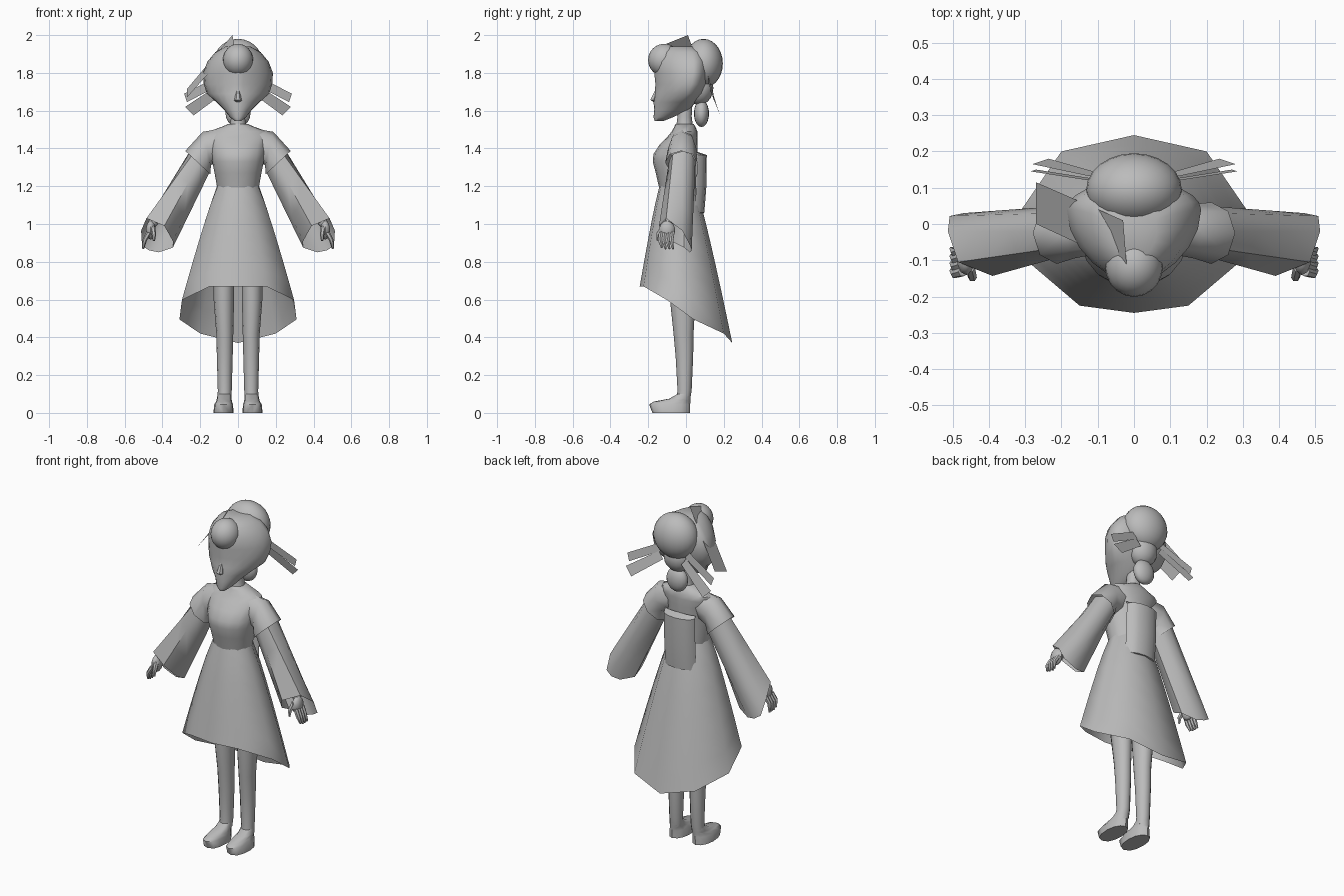
import bpy, bmesh, math
from mathutils import Vector, Matrix

if "Cube" in bpy.data.objects:
    bpy.data.objects.remove(bpy.data.objects["Cube"])

grey = bpy.data.materials.new("plain_grey")
grey.diffuse_color = (0.5, 0.5, 0.5, 1)
grey.use_nodes = True
grey.node_tree.nodes["Principled BSDF"].inputs["Base Color"].default_value = grey.diffuse_color


def finish(name, bm, angle=50, mirror=False, smooth=True):
    """Turn a bmesh into a shaded object, optionally mirrored across x."""
    bmesh.ops.recalc_face_normals(bm, faces=bm.faces)
    me = bpy.data.meshes.new(name)
    bm.to_mesh(me)
    bm.free()
    me.materials.append(grey)
    ob = bpy.data.objects.new(name, me)
    bpy.context.collection.objects.link(ob)
    if mirror:
        ob.modifiers.new("mirror", 'MIRROR').use_mirror_merge = False
    if smooth:
        bpy.ops.object.select_all(action='DESELECT')
        ob.select_set(True)
        bpy.context.view_layer.objects.active = ob
        bpy.ops.object.shade_smooth_by_angle(angle=math.radians(angle))
    return ob


def loft(name, rings, caps=(True, True), closed=True, **kw):
    """Skin a list of equally long point rings."""
    bm = bmesh.new()
    rows = [[bm.verts.new(p) for p in r] for r in rings]
    n = len(rows[0])
    for a, b in zip(rows, rows[1:]):
        for i in range(n if closed else n - 1):
            j = (i + 1) % n
            bm.faces.new((a[i], a[j], b[j], b[i]))
    if caps[0]:
        bm.faces.new(rows[0])
    if caps[1]:
        bm.faces.new(rows[-1])
    return finish(name, bm, **kw)


def hring(z, hx, yf, yb, cx=0, yc=None, n=16, p=1.0):
    """Horizontal ring: half width, front y, back y; p > 1 narrows the front."""
    yc = (yf + yb) / 2 if yc is None else yc
    out = []
    for i in range(n):
        t = 2 * math.pi * i / n
        s, c = math.sin(t), math.cos(t)
        x = hx * math.copysign(abs(s) ** (p if c > 0 else 1), s)
        out.append((cx + x, yc + c * ((yf - yc) if c > 0 else (yc - yb)), z))
    return out


def ball(name, c, r, n=16, **kw):
    bm = bmesh.new()
    m = Matrix.Translation(c) @ Matrix.Diagonal((*r, 1))
    bmesh.ops.create_uvsphere(bm, u_segments=n, v_segments=n // 2 + 2, radius=1, matrix=m)
    return finish(name, bm, **kw)


def tube(name, path, n=6, **kw):
    """Tapered tube through (point, radius) pairs."""
    d = (Vector(path[-1][0]) - Vector(path[0][0])).normalized()
    u = d.cross((0, 1, 0)).normalized()
    v = d.cross(u)
    ang = [2 * math.pi * i / n for i in range(n)]
    rings = [[Vector(c) + r * (u * math.cos(a) + v * math.sin(a)) for a in ang]
             for c, r in path]
    return loft(name, rings, **kw)


def plate(name, pts, **kw):
    bm = bmesh.new()
    bm.faces.new([bm.verts.new(p) for p in pts])
    return finish(name, bm, smooth=False, **kw)


# Skirt with a hem that dips toward the back
half = [(0, -.245, .67), (.15, -.225, .67), (.297, -.1, .597),
        (.31, .04, .495), (.2, .2, .42), (0, .245, .37)]
hem = half + [(-x, y, z) for x, y, z in half[-2:0:-1]]
rows = []
for k in range(7):
    f = k / 6
    row = []
    for h in hem:
        w = Vector((h[0] * .36, h[1] * .39 - .045, 1.2))
        g = f ** .88
        row.append((w.x + (h[0] - w.x) * g, w.y + (h[1] - w.y) * g, w.z + (h[2] - w.z) * f))
    rows.append(row)
loft("skirt", rows, caps=(False, False))

# Bodice with shoulders and collar
loft("bodice", [hring(*r) for r in (
    (1.19, .11, -.142, .052), (1.27, .124, -.16, .055), (1.33, .136, -.176, .057),
    (1.37, .142, -.172, .06), (1.42, .15, -.14, .062), (1.46, .165, -.1, .062),
    (1.49, .155, -.075, .06), (1.515, .085, -.062, .05), (1.53, .05, -.055, .04))])

# Sash pad on the back
pad = []
for z, y0, y1 in ((1.38, .05, .065), (1.365, .06, .11), (1.2, .055, .108), (1.06, .045, .097), (1.05, .03, .05)):
    pad.append([(x, y0 + (y1 - y0) * (1 - (x / .1) ** 2) ** .5, z)
                for x in (-.1, -.085, -.05, 0, .05, .085, .1)])
loft("sash_pad", pad, caps=(False, False), closed=False, angle=40)

# Cap sleeves and long flared sleeves
def arm_ring(c, u, ry, n=8):
    return [Vector(c) + Vector(u) * math.cos(2 * math.pi * i / n)
            + Vector((0, -ry, 0)) * math.sin(2 * math.pi * i / n) for i in range(n)]

loft("cap_sleeve", [arm_ring((.09, -.02, 1.42), (0, 0, .085), .06),
                    arm_ring((.165, -.02, 1.40), (.022, 0, .088), .075),
                    arm_ring((.213, -.025, 1.325), (.066, 0, .062), .085)],
     caps=(False, False), mirror=True)
cuff = [(.513, -.02, .965), (.485, -.105, 1.03), (.39, -.143, .99), (.345, -.08, .91),
        (.345, -.01, .875), (.42, .02, .85), (.47, .03, .86), (.508, .022, .885)]
top = arm_ring((.2, -.02, 1.335), (.055, 0, .05), .07)
loft("long_sleeve", [[Vector(a).lerp(Vector(b), f) for a, b in zip(top, cuff)]
                     for f in (0, .33, .67, 1)], caps=(False, False), mirror=True)

# Forearms, hands and fingers
tube("forearm", [((.3, -.03, 1.2), .035), ((.455, -.09, 1.0), .024)], n=8, mirror=True)
ball("palm", (.462, -.1, .968), (.026, .042, .05), n=10, mirror=True)
for i in range(4):
    y = -.072 - .02 * i
    tube("finger", [((.472, y, .955), .013), ((.494, y - .006, .915), .012),
                    ((.503, y + .004, .868 + .008 * (i == 3)), .006)], mirror=True)
tube("thumb", [((.452, -.12, .985), .014), ((.445, -.148, .945), .012),
               ((.445, -.152, .912), .006)], mirror=True)

# Legs running into the shoes
loft("leg", [hring(z, hx, yf, yb, cx, n=12) for z, hx, yf, yb, cx in (
    (.07, .036, -.05, .022, .072), (.12, .037, -.045, .03, .07), (.3, .042, -.055, .038, .07),
    (.42, .045, -.066, .04, .07), (.6, .054, -.085, .05, .075), (.9, .056, -.09, .05, .075))],
     mirror=True)
loft("shoe", [hring(z, hx, yf, yb, cx, yc=yc, n=12, p=.7) for z, hx, yf, yb, cx, yc in (
    (0, .053, -.178, .022, .077, -.07), (.045, .05, -.195, .022, .076, -.07),
    (.06, .042, -.17, .024, .074, -.06), (.075, .039, -.09, .024, .073, -.02),
    (.1, .036, -.045, .026, .071, -.01))], mirror=True)

# Neck
loft("neck", [hring(*r, n=12) for r in (
    (1.47, .055, -.06, .045), (1.53, .042, -.05, .035), (1.57, .036, -.045, .03),
    (1.65, .04, -.05, .035))])

# Head and side hair
loft("head", [hring(z, hx, yf, yb, yc=yc, n=24, p=p) for z, hx, yf, yb, yc, p in (
    (1.545, .016, -.165, -.12, -.145, 1), (1.565, .042, -.172, -.07, -.12, 1),
    (1.605, .074, -.168, .02, -.07, 1), (1.645, .115, -.172, .05, -.03, 1.1),
    (1.69, .165, -.165, .09, .01, 1.3), (1.74, .181, -.162, .11, .03, 1.4),
    (1.8, .185, -.168, .12, .04, 1.4), (1.86, .162, -.165, .12, .04, 1.3),
    (1.91, .12, -.14, .1, .03, 1.2), (1.94, .065, -.1, .06, 0, 1))])
tube("nose", [((0, -.155, 1.71), .008), ((0, -.172, 1.655), .02), ((0, -.165, 1.645), .01)])

# Rolled hair: front puff, back puff, link and low knot
ball("front_puff", (0, -.115, 1.868), (.08, .086, .086), n=20)
ball("back_puff", (0, .093, 1.85), (.132, .102, .13), n=24)
ball("puff_link", (0, .07, 1.72), (.085, .075, .09))
ball("low_knot", (0, .082, 1.585), (.066, .04, .072))

# Hair ribbons at the back and the large flat ornament on one side
plate("upper_ribbon", [(.09, .115, 1.79), (.08, .12, 1.745), (.27, .15, 1.645), (.285, .145, 1.69)],
      mirror=True)
plate("lower_ribbon", [(.09, .125, 1.745), (.06, .13, 1.705), (.235, .18, 1.575), (.28, .165, 1.62)],
      mirror=True)
plate("hair_ornament", [(-.03, .01, 2.0), (-.02, -.115, 1.95), (-.27, 0, 1.67), (-.27, .115, 1.715)])
